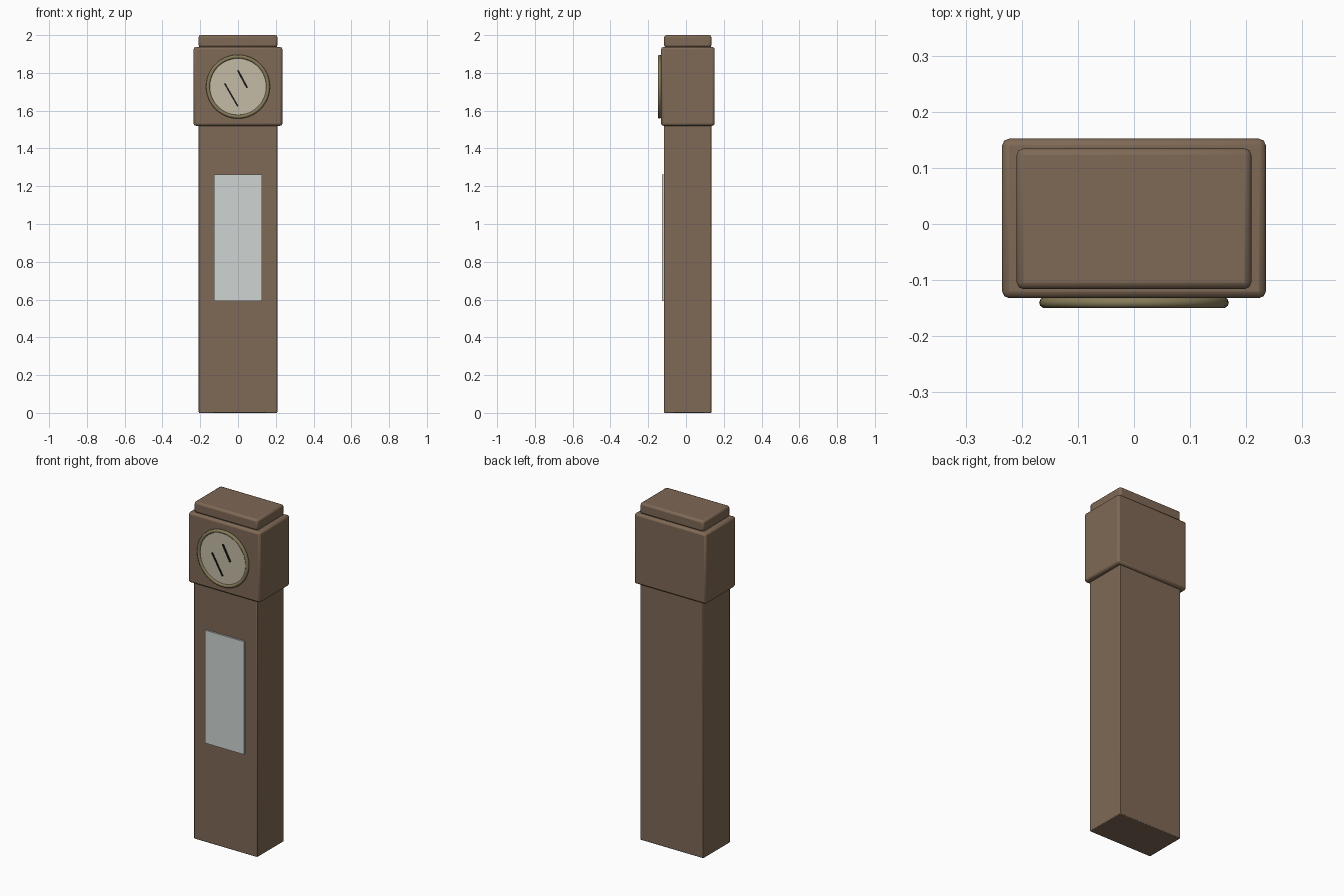
import bpy, math

if "Cube" in bpy.data.objects:
    bpy.data.objects.remove(bpy.data.objects["Cube"])


def material(name, rgb):
    m = bpy.data.materials.new(name)
    m.diffuse_color = (*rgb, 1)
    m.use_nodes = True
    m.node_tree.nodes["Principled BSDF"].inputs["Base Color"].default_value = m.diffuse_color
    return m


wood = material("wood", (0.21, 0.14, 0.09))
brass = material("brass", (0.24, 0.20, 0.10))
cream = material("cream", (0.55, 0.50, 0.38))
glass = material("pale_glass", (0.62, 0.66, 0.65))
black = material("black", (0.01, 0.01, 0.01))


def box(name, lo, hi, mat, bevel=0, angle=0):
    """Box between two corners, optionally bevelled and turned about y."""
    bpy.ops.mesh.primitive_cube_add(
        size=1, location=[(a + b) / 2 for a, b in zip(lo, hi)])
    o = bpy.context.object
    o.name = name
    o.scale = [b - a for a, b in zip(lo, hi)]
    bpy.ops.object.transform_apply(location=False, rotation=False, scale=True)
    o.rotation_euler.y = angle
    o.data.materials.append(mat)
    if bevel:
        mod = o.modifiers.new("soft_edges", 'BEVEL')
        mod.width = bevel
        mod.segments = 2
        bpy.ops.object.shade_smooth_by_angle(angle=math.radians(30))
    return o


# Case: trunk, hood and top cap
box("trunk", (-0.208, -0.116, 0), (0.208, 0.134, 1.53), wood, 0.004)
box("hood", (-0.235, -0.132, 1.52), (0.235, 0.152, 1.937), wood, 0.012)
box("top_cap", (-0.209, -0.116, 1.935), (0.209, 0.135, 2.0), wood, 0.012)

# Glass panel on the trunk door
box("door_glass", (-0.128, -0.126, 0.592), (0.128, -0.112, 1.262), glass)

# Clock dial with a brass ring
DIAL_Z = 1.727
bpy.ops.mesh.primitive_cylinder_add(
    vertices=48, radius=0.157, depth=0.014,
    location=(0, -0.134, DIAL_Z), rotation=(math.pi / 2, 0, 0))
dial = bpy.context.object
dial.name = "dial"
dial.data.materials.append(cream)
bpy.ops.object.shade_smooth_by_angle(angle=math.radians(30))

bpy.ops.mesh.primitive_torus_add(
    major_segments=48, minor_segments=10, major_radius=0.159,
    minor_radius=0.010, location=(0, -0.140, DIAL_Z),
    rotation=(math.pi / 2, 0, 0))
ring = bpy.context.object
ring.name = "dial_ring"
ring.data.materials.append(brass)
bpy.ops.object.shade_smooth()

# Hands: centre x, centre z, length, width, each leaning to the left at the top
for name, x, z, length, width in (("hour_hand", 0.024, 1.767, 0.106, 0.010),
                                  ("minute_hand", -0.036, 1.684, 0.140, 0.008)):
    box(name, (x - width / 2, -0.146, z - length / 2),
        (x + width / 2, -0.140, z + length / 2), black,
        angle=math.radians(-28 if name == "hour_hand" else -30))
